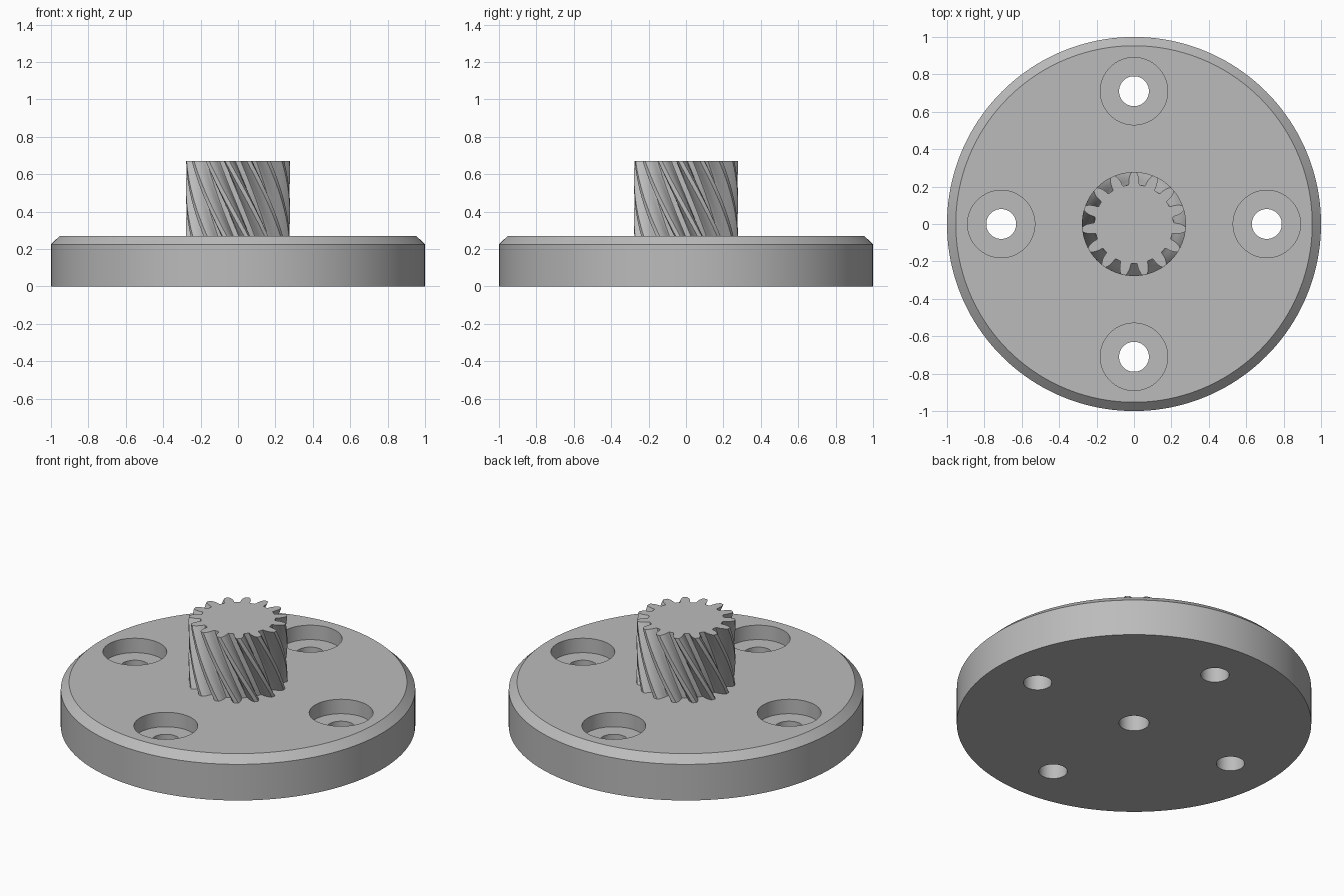
import bpy, bmesh, math

if "Cube" in bpy.data.objects:
    bpy.data.objects.remove(bpy.data.objects["Cube"])

grey = bpy.data.materials.new("plain grey")
grey.diffuse_color = (0.5, 0.5, 0.5, 1)
grey.use_nodes = True
grey.node_tree.nodes["Principled BSDF"].inputs["Base Color"].default_value = grey.diffuse_color


def stack(name, rings):
    """Closed solid skinned through equal-length rings of points."""
    bm = bmesh.new()
    loops = [[bm.verts.new(p) for p in ring] for ring in rings]
    n = len(loops[0])
    for a, b in zip(loops, loops[1:]):
        for i in range(n):
            j = (i + 1) % n
            bm.faces.new((a[i], a[j], b[j], b[i]))
    bm.faces.new(loops[0][::-1])
    bm.faces.new(loops[-1])
    bmesh.ops.recalc_face_normals(bm, faces=bm.faces[:])
    mesh = bpy.data.meshes.new(name)
    bm.to_mesh(mesh)
    bm.free()
    mesh.materials.append(grey)
    obj = bpy.data.objects.new(name, mesh)
    bpy.context.collection.objects.link(obj)
    return obj


def lathe(name, profile, n, x=0, y=0):
    """Round solid from (radius, z) steps."""
    return stack(name, [[(x + r * math.cos(i * math.tau / n),
                          y + r * math.sin(i * math.tau / n), z)
                         for i in range(n)] for r, z in profile])


def combine(target, tool, operation):
    """Apply a boolean and discard the tool."""
    tool.hide_render = True
    bpy.context.view_layer.objects.active = target
    mod = target.modifiers.new("bool", 'BOOLEAN')
    mod.operation, mod.solver, mod.object = operation, 'EXACT', tool
    bpy.ops.object.modifier_apply(modifier=mod.name)
    bpy.data.objects.remove(tool)


# Round flange with a chamfered upper edge
flange = lathe("flange_with_pinion", [(1, 0), (1, 0.225), (0.953, 0.27)], 160)

# Helical pinion: one tooth flank (radius, half angle), mirrored and repeated
TEETH, ROOT, TIP = 15, 0.211, 0.278
TOP, BASE, TWIST = 0.67, 0.2, math.radians(45) / 0.4
flank = [(ROOT, 0.142), (0.217, 0.128), (0.229, 0.122), (0.24, 0.112),
         (0.252, 0.098), (0.266, 0.073), (TIP, 0.043)]
tooth = [(r, -a) for r, a in flank] + [(r, a) for r, a in reversed(flank)]
outline = [(r, math.pi / 2 + k * math.tau / TEETH + a)
           for k in range(TEETH) for r, a in tooth]
layers = 20
rings = []
for s in range(layers + 1):
    z = BASE + (TOP - BASE) * s / layers
    turn = (TOP - z) * TWIST
    rings.append([(r * math.cos(a + turn), r * math.sin(a + turn), z)
                  for r, a in outline])
combine(flange, stack("pinion", rings), 'UNION')

# Blind centre bore from below
combine(flange, lathe("centre_bore", [(0.085, -0.1), (0.085, 0.4)], 48), 'DIFFERENCE')

# Four counterbored bolt holes
for k in range(4):
    x, y = 0.71 * math.cos(k * math.pi / 2), 0.71 * math.sin(k * math.pi / 2)
    hole = [(0.08, -0.1), (0.08, 0.18), (0.18, 0.18), (0.18, 0.4)]
    combine(flange, lathe("bolt_hole", hole, 64, x, y), 'DIFFERENCE')

# Smooth round walls, crisp edges
bpy.ops.object.select_all(action='DESELECT')
flange.select_set(True)
bpy.context.view_layer.objects.active = flange
bpy.ops.object.shade_smooth_by_angle(angle=math.radians(30))
